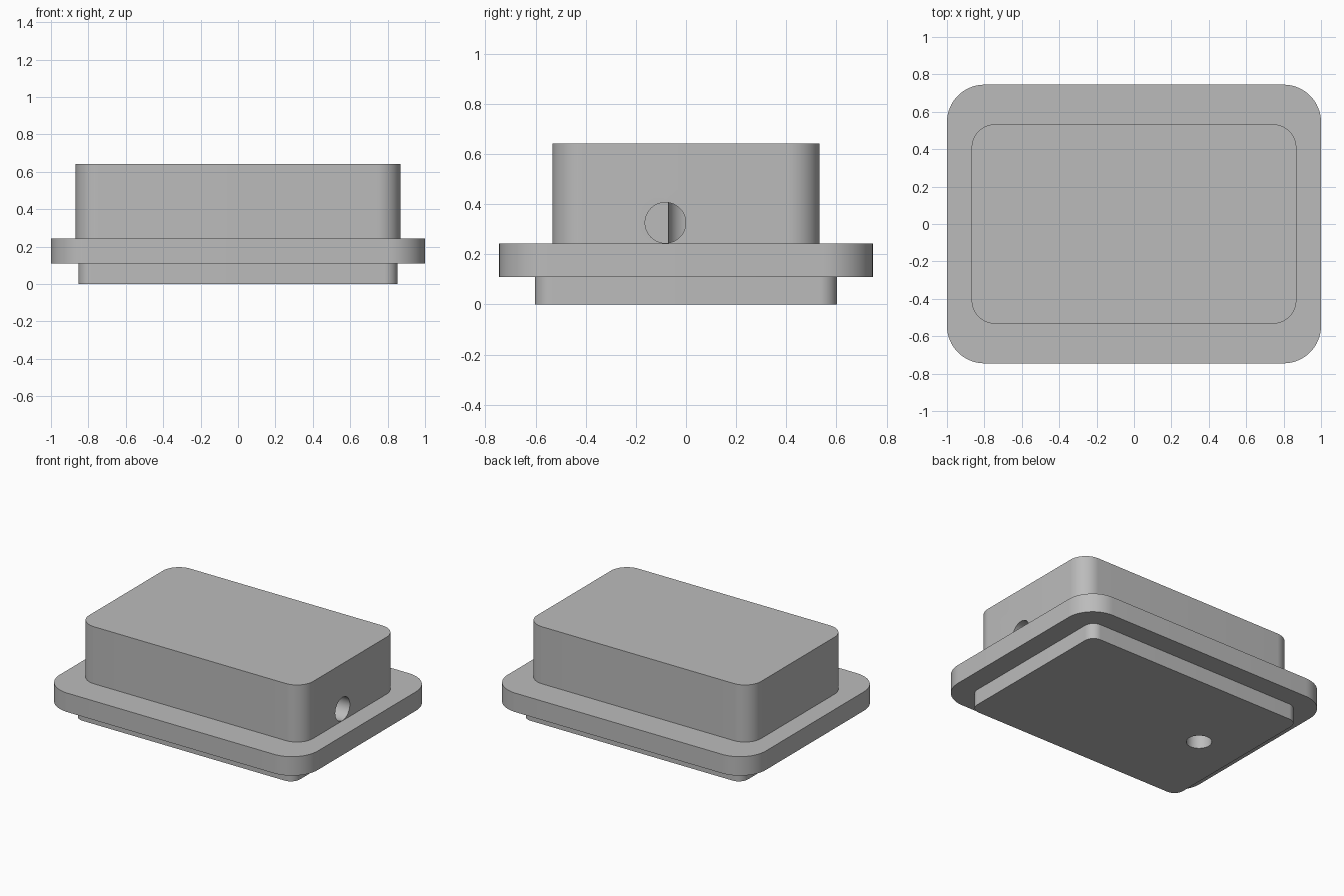
import bpy
import bmesh
from math import cos, sin, pi, radians

if "Cube" in bpy.data.objects:
    bpy.data.objects.remove(bpy.data.objects["Cube"], do_unlink=True)

grey = bpy.data.materials.new("plain_grey")
grey.use_nodes = True
grey.diffuse_color = (0.5, 0.5, 0.5, 1)
grey.node_tree.nodes["Principled BSDF"].inputs["Base Color"].default_value = (0.5, 0.5, 0.5, 1)


def make_object(name, bm):
    bmesh.ops.recalc_face_normals(bm, faces=bm.faces)
    mesh = bpy.data.meshes.new(name)
    bm.to_mesh(mesh)
    bm.free()
    mesh.materials.append(grey)
    obj = bpy.data.objects.new(name, mesh)
    bpy.context.collection.objects.link(obj)
    return obj


def rounded_slab(name, half_x, half_y, radius, z0, z1, steps=16):
    """Upright block with rounded vertical corners."""
    bm = bmesh.new()
    ring = []
    corners = [(1, 1), (-1, 1), (-1, -1), (1, -1)]
    for quarter, (sx, sy) in enumerate(corners):
        for i in range(steps + 1):
            a = (quarter + i / steps) * pi / 2
            ring.append(bm.verts.new((sx * (half_x - radius) + radius * cos(a),
                                      sy * (half_y - radius) + radius * sin(a), z0)))
    face = bm.faces.new(ring)
    top = bmesh.ops.extrude_face_region(bm, geom=[face], use_keep_orig=True)["geom"]
    bmesh.ops.translate(bm, vec=(0, 0, z1 - z0),
                        verts=[v for v in top if isinstance(v, bmesh.types.BMVert)])
    return make_object(name, bm)


def drill(name, radius, depth, location, rotation=(0, 0, 0)):
    """Cylindrical cutter."""
    bm = bmesh.new()
    bmesh.ops.create_cone(bm, cap_ends=True, segments=64,
                          radius1=radius, radius2=radius, depth=depth)
    obj = make_object(name, bm)
    obj.location = location
    obj.rotation_euler = rotation
    obj.hide_render = True
    return obj


def combine(target, tool, operation):
    bpy.context.view_layer.update()
    mod = target.modifiers.new(tool.name, 'BOOLEAN')
    mod.operation = operation
    mod.solver = 'EXACT'
    mod.object = tool
    bpy.context.view_layer.objects.active = target
    bpy.ops.object.modifier_apply(modifier=mod.name)
    bpy.data.objects.remove(tool, do_unlink=True)


# Flange, upper block and lower plug fused into one solid
housing = rounded_slab("stepped_housing", 1.0, 0.745, 0.2, 0.11, 0.243)
combine(housing, rounded_slab("upper_block", 0.868, 0.533, 0.125, 0.17, 0.643), 'UNION')
combine(housing, rounded_slab("lower_plug", 0.853, 0.603, 0.07, 0.0, 0.2), 'UNION')

# Side bore meeting the vertical bore from the underside
bore = 0.081
end_x, start_x = -0.53, 1.1
combine(housing, drill("side_bore", bore, start_x - end_x,
                       ((start_x + end_x) / 2, -0.082, 0.326), (0, pi / 2, 0)), 'DIFFERENCE')
combine(housing, drill("bottom_bore", bore, 0.62, (end_x, 0.011, 0.13)), 'DIFFERENCE')

# Smooth corners, crisp edges
bpy.ops.object.select_all(action='DESELECT')
housing.select_set(True)
bpy.context.view_layer.objects.active = housing
bpy.ops.object.shade_smooth_by_angle(angle=radians(30))
